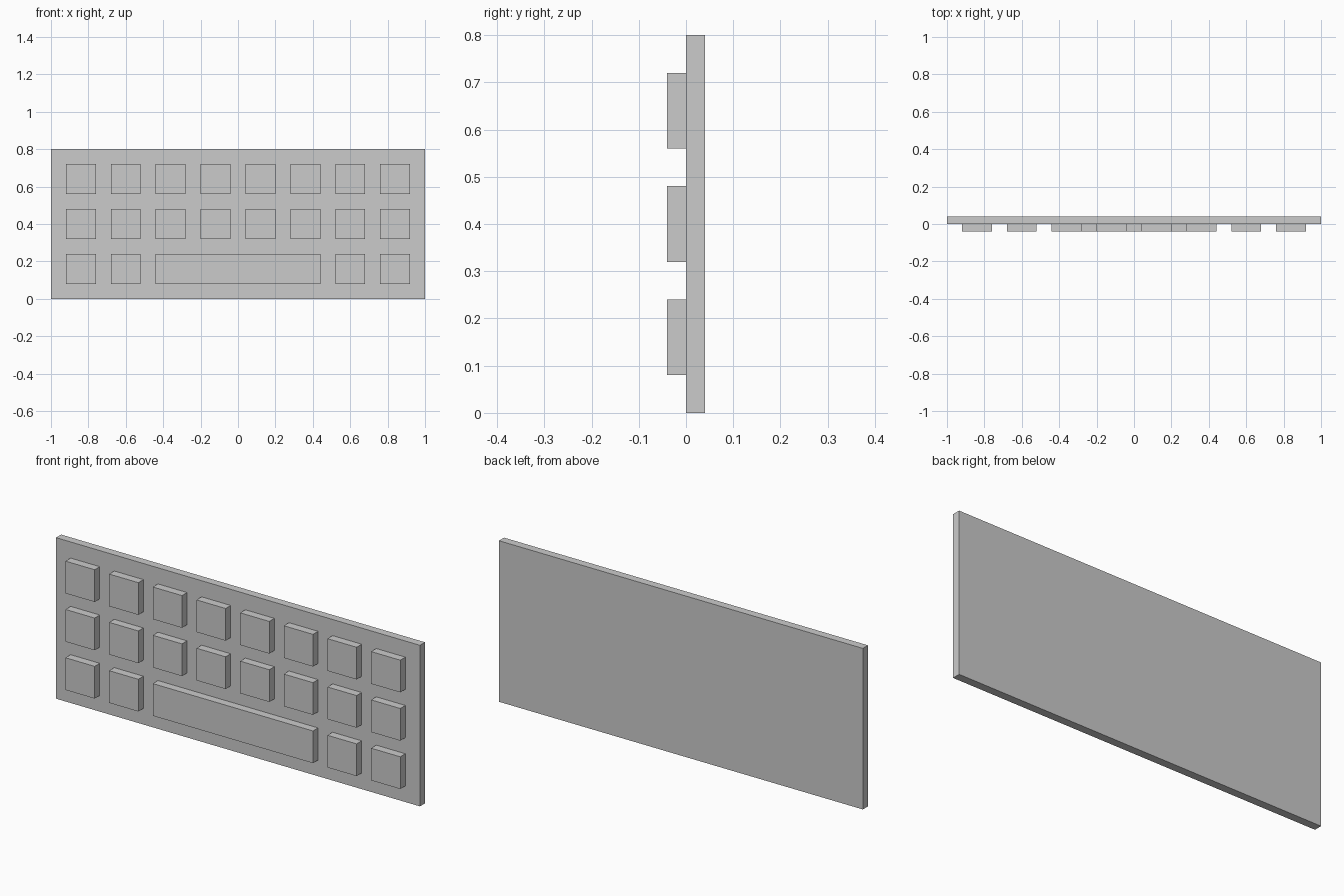
import bpy

if "Cube" in bpy.data.objects:
    bpy.data.objects.remove(bpy.data.objects["Cube"])

KEY, PITCH, DEPTH = 0.16, 0.24, 0.04
LEFT, BOTTOM = -0.92, 0.08


def box(name, x0, x1, y0, y1, z0, z1):
    bpy.ops.mesh.primitive_cube_add(
        size=1, location=((x0 + x1) / 2, (y0 + y1) / 2, (z0 + z1) / 2))
    obj = bpy.context.object
    obj.name = name
    obj.scale = (x1 - x0, y1 - y0, z1 - z0)
    bpy.ops.object.transform_apply(location=False, rotation=False, scale=True)
    return obj


def key(name, row, col, columns=1):
    x = LEFT + col * PITCH
    z = BOTTOM + row * PITCH
    width = KEY + (columns - 1) * PITCH
    return box(name, x, x + width, -DEPTH, 0, z, z + KEY)


# Backing board
box("keyboard_base", -1, 1, 0, DEPTH, 0, 0.8)

# Square keys; the bottom row leaves its middle free for the space bar
for row in range(3):
    for col in range(8):
        if row == 0 and 2 <= col <= 5:
            continue
        key(f"key_row{row + 1}_column{col + 1}", row, col)

# Wide space bar spanning four columns
key("space_bar", 0, 2, columns=4)
